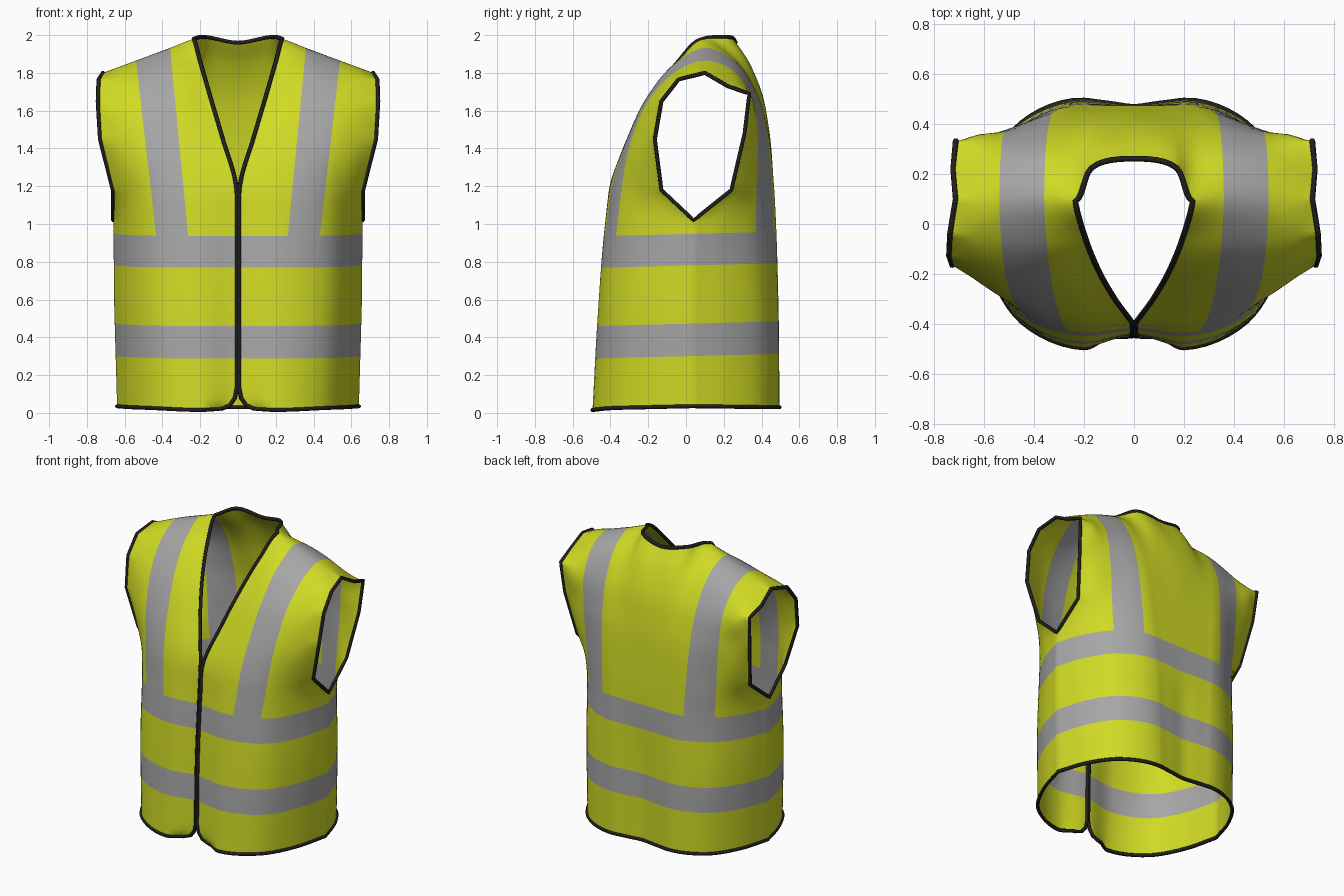
import bpy, bmesh
from mathutils import Vector as V

if "Cube" in bpy.data.objects:
    bpy.data.objects.remove(bpy.data.objects["Cube"])


def material(name, rgb):
    m = bpy.data.materials.new(name)
    m.diffuse_color = (*rgb, 1)
    m.use_nodes = True
    m.node_tree.nodes["Principled BSDF"].inputs["Base Color"].default_value = m.diffuse_color
    return m


YELLOW = material("hi_vis_yellow", (0.63, 0.70, 0.018))
GREY = material("reflective_grey", (0.38, 0.38, 0.38))
BLACK = material("black_binding", (0.014, 0.014, 0.012))


def guide(*pts):
    return [V(p) for p in pts]


# Guide lines of the right half, each from hem to shoulder (8 stations)
f_inner = guide((.006, -.45, .02), (.006, -.44, .55), (.006, -.41, 1.02), (.008, -.395, 1.19),
                (.08, -.295, 1.45), (.145, -.18, 1.67), (.197, -.05, 1.85), (.235, .09, 1.98))
f_chest = guide((.2, -.495, .015), (.21, -.465, .55), (.22, -.425, 1.02), (.23, -.40, 1.2),
                (.26, -.31, 1.46), (.29, -.2, 1.68), (.325, -.06, 1.85), (.36, .1, 1.932))
f_side = guide((.45, -.39, .025), (.47, -.37, .55), (.48, -.335, 1.02), (.48, -.33, 1.19),
               (.52, -.28, 1.45), (.54, -.19, 1.66), (.545, -.06, 1.80), (.54, .1, 1.865))
f_edge = guide((.64, .03, .035), (.655, .03, .55), (.66, .04, 1.02), (.662, -.13, 1.18),
               (.73, -.165, 1.45), (.742, -.13, 1.65), (.738, -.04, 1.765), (.715, .1, 1.80))
b_mid = guide((0, .47, .03), (0, .47, .55), (0, .475, 1.02), (0, .465, 1.2),
              (0, .44, 1.5), (0, .40, 1.7), (0, .335, 1.85), (0, .262, 1.96))
b_chest = guide((.2, .495, .03), (.22, .49, .55), (.25, .475, 1.02), (.27, .465, 1.2),
                (.3, .43, 1.5), (.33, .37, 1.7), (.35, .25, 1.87), (.36, .1, 1.932))
b_side = guide((.45, .405, .03), (.46, .40, .55), (.48, .37, 1.02), (.49, .375, 1.19),
               (.52, .375, 1.48), (.55, .345, 1.68), (.555, .24, 1.81), (.54, .1, 1.865))
b_edge = guide((.64, .03, .035), (.655, .03, .55), (.66, .04, 1.02), (.655, .24, 1.18),
               (.70, .31, 1.48), (.715, .335, 1.69), (.725, .22, 1.73), (.715, .1, 1.80))


def flank(side, edge, sy):
    # rounds the body between side guide and seam
    w = (1, 1, 1, .4, .2, .1, .1, 0)
    return [(s + e) / 2 + V((.03, .01 * sy, 0)) * k for s, e, k in zip(side, edge, w)]


def blend(f, target):
    # guide between back centre and chest, pulled to the neckline at the top
    out = [a.lerp(b, f) for a, b in zip(b_mid, b_chest)]
    d = V(target) - out[-1]
    return [p + d * k for p, k in zip(out, (0, 0, 0, 0, 0, .1, .4, 1))]


def spline(p, n, first, last, ease=False, straight=False):
    # chord-length spline (or straight) sampling through p
    q = [first] + p + [last]
    out = []
    for i in range(1, len(q) - 2):
        a, b, c, d = q[i - 1:i + 3]
        l0, l1, l2 = [max(v.length, 1e-4) for v in (b - a, c - b, d - c)]
        mid = (c - b) / l1
        m0 = ((b - a) / l0 * l1 + mid * l0) / (l0 + l1) * l1
        m1 = (mid * l2 + (d - c) / l2 * l1) / (l1 + l2) * l1
        for k in range(n):
            t = k / n
            if ease and i == 1:
                t = t ** 1.6
            if straight:
                out.append(b.lerp(c, t))
            else:
                h = t * t * (3 - 2 * t)
                out.append(b * (1 - h) + c * h + m0 * (t * (1 - t) ** 2) - m1 * (t * t * (1 - t)))
    return out + [p[-1].copy()]


N = 8


def loft(guides, beyond):
    # beyond: matching guides of the opposite panel, for a smooth shoulder
    cols = [spline(g, N, 2 * g[0] - g[1], o[-2], True, g is guides[-1])
            for g, o in zip(guides, beyond)]
    rows = []
    for r in zip(*cols):
        r = list(r)
        rows.append(spline(r, 6, V((-r[1].x, r[1].y, r[1].z)), 2 * r[-1] - r[-2]))
    return rows


b_nape = blend(.45, (.17, .225, 1.99))
b_neck = blend(.75, (.235, .09, 1.98))
f_flank, b_flank = flank(f_side, f_edge, -1), flank(b_side, b_edge, 1)
F = [f_inner, f_chest, f_side, f_flank, f_edge]
B = [b_neck, b_chest, b_side, b_flank, b_edge]
over = [[2 * g[-1] - g[-2]] * 2 for g in (b_mid, b_nape)]
front = loft(F, B)
back = loft([b_mid, b_nape] + B, over + F)
back[-1][-len(front[-1]):] = [p.copy() for p in front[-1]]   # shared shoulder seam

# rounded lower front corners
for row in front:
    t = 1 - (row[0].z - .02) / .11
    if t > 0:
        shift = .09 * (1 - max(0, 1 - t * t) ** .5)
        for p in row:
            p.x += shift * max(0, 1 - p.x / .2)

# Reflective tape planes: (point, normal)
BANDS = [(V((0, 0, z)), V((0, -.025, 1))) for z in (.30, .472, .78, .947)]


def slanted(x0, x1, z1):
    # plane through (x0, 0.95) and (x1, z1) in the front view
    return V((x1, 0, z1)), V((z1 - .95, 0, x0 - x1))


def panel(grid, flip, uprights):
    bm = bmesh.new()
    vs = [[bm.verts.new(p) for p in row] for row in grid]
    for r in range(len(vs) - 1):
        for c in range(len(vs[0]) - 1):
            f = [vs[r][c], vs[r][c + 1], vs[r + 1][c + 1], vs[r + 1][c]]
            bm.faces.new(f[::-1] if flip else f)
    for co, no in BANDS + uprights:
        bmesh.ops.bisect_plane(bm, geom=bm.verts[:] + bm.edges[:] + bm.faces[:],
                               dist=1e-5, plane_co=co, plane_no=no)
    for f in bm.faces:
        m = f.calc_center_median()
        above = [(m - co).dot(no) > 0 for co, no in BANDS]
        a, b = [(m - co).dot(no) > 0 for co, no in uprights]
        tape = (above[0] and not above[1]) or (above[2] and not above[3]) \
            or (above[3] and a and not b)
        f.material_index = int(tape)
        f.smooth = True
    me = bpy.data.meshes.new("panel")
    bm.to_mesh(me)
    bm.free()
    return me


# Vest fabric: front and back halves welded, then mirrored
bm = bmesh.new()
for me in (panel(front, False, [slanted(.265, .36, 1.932), slanted(.435, .54, 1.865)]),
           panel(back, True, [slanted(.305, .36, 1.932), slanted(.475, .54, 1.865)])):
    bm.from_mesh(me)
    bpy.data.meshes.remove(me)
bmesh.ops.remove_doubles(bm, verts=bm.verts[:], dist=.0008)
mesh = bpy.data.meshes.new("vest_fabric")
bm.to_mesh(mesh)
bm.free()
mesh.materials.append(YELLOW)
mesh.materials.append(GREY)
vest = bpy.data.objects.new("vest_fabric", mesh)
bpy.context.collection.objects.link(vest)
mod = vest.modifiers.new("mirror", 'MIRROR')
mod.merge_threshold = .001


# Black edge binding
def binding(name, pts, cyclic):
    cu = bpy.data.curves.new(name, 'CURVE')
    cu.dimensions = '3D'
    cu.bevel_depth = .0115
    cu.bevel_resolution = 1
    for sx in (1, -1):
        s = cu.splines.new('POLY')
        s.points.add(len(pts) - 1)
        for sp, p in zip(s.points, pts):
            sp.co = (p.x * sx, p.y, p.z, 1)
        s.use_cyclic_u = cyclic
    cu.materials.append(BLACK)
    bpy.context.collection.objects.link(bpy.data.objects.new(name, cu))


binding("neck_and_front_binding",
        back[-1][:13] + [r[0] for r in front[-2::-1]], False)
binding("hem_binding", front[0] + back[0][-2::-1], False)
binding("armhole_binding",
        [r[-1] for r in front[2 * N:]] + [r[-1] for r in back[-2:2 * N:-1]], True)
